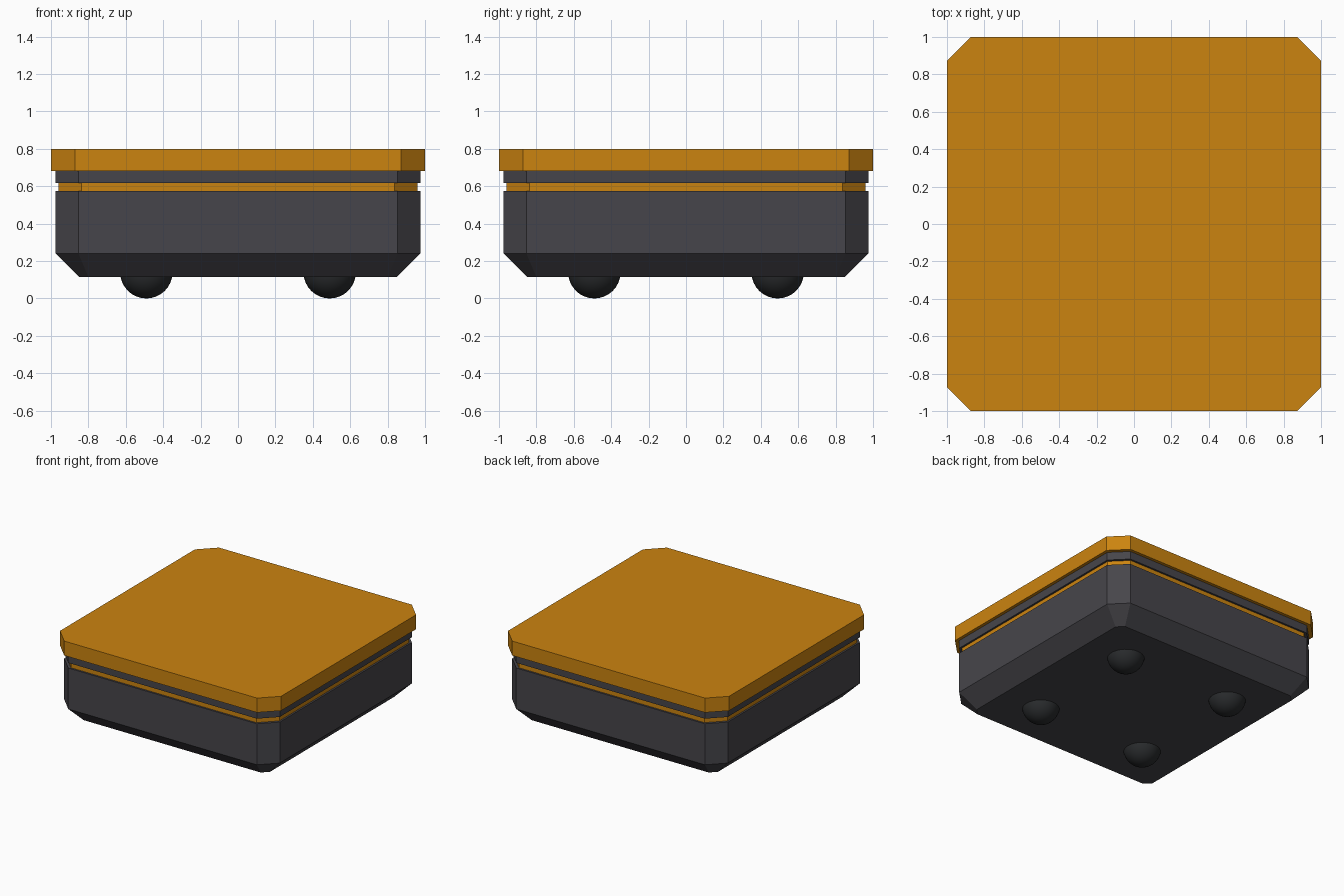
import bpy
import bmesh

if "Cube" in bpy.data.objects:
    bpy.data.objects.remove(bpy.data.objects["Cube"])


def material(name, rgb):
    mat = bpy.data.materials.new(name)
    mat.diffuse_color = (*rgb, 1.0)
    mat.use_nodes = True
    mat.node_tree.nodes["Principled BSDF"].inputs["Base Color"].default_value = mat.diffuse_color
    return mat


ORANGE = material("orange", (0.60, 0.23, 0.005))
DARK_GREY = material("dark_grey", (0.062, 0.060, 0.069))
RUBBER = material("rubber", (0.022, 0.024, 0.026))


def add_object(name, bm, mat):
    bmesh.ops.recalc_face_normals(bm, faces=bm.faces[:])
    mesh = bpy.data.meshes.new(name)
    bm.to_mesh(mesh)
    bm.free()
    mesh.materials.append(mat)
    obj = bpy.data.objects.new(name, mesh)
    bpy.context.collection.objects.link(obj)
    return obj


def clipped_square(h, c):
    """Square of half width h with corners cut by c."""
    k = h - c
    return [(h, -k), (h, k), (k, h), (-k, h), (-h, k), (-h, -k), (-k, -h), (k, -h)]


def stack(name, levels, mat):
    """Loft clipped squares given as (z, half width, corner cut)."""
    bm = bmesh.new()
    rings = [[bm.verts.new((x, y, z)) for x, y in clipped_square(h, c)]
             for z, h, c in levels]
    for low, high in zip(rings, rings[1:]):
        for i in range(8):
            j = (i + 1) % 8
            bm.faces.new((low[i], low[j], high[j], high[i]))
    bm.faces.new(rings[0][::-1])
    bm.faces.new(rings[-1])
    return add_object(name, bm, mat)


# Main body with chamfered underside
stack("lower_body", [(0.115, 0.85, 0.05), (0.24, 0.975, 0.122), (0.575, 0.975, 0.122)], DARK_GREY)

# Recessed accent band, collar and overhanging top plate
stack("accent_band", [(0.575, 0.96, 0.122), (0.617, 0.96, 0.122)], ORANGE)
stack("upper_collar", [(0.617, 0.975, 0.122), (0.682, 0.975, 0.122)], DARK_GREY)
stack("top_plate", [(0.682, 1.0, 0.128), (0.80, 1.0, 0.128)], ORANGE)

# Four round feet sunk into the underside
for side, x in (("left", -0.49), ("right", 0.49)):
    for end, y in (("front", -0.49), ("back", 0.49)):
        bm = bmesh.new()
        bmesh.ops.create_uvsphere(bm, u_segments=32, v_segments=16, radius=0.14)
        for face in bm.faces:
            face.smooth = True
        foot = add_object(f"{end}_{side}_foot", bm, RUBBER)
        foot.location = (x, y, 0.14)
